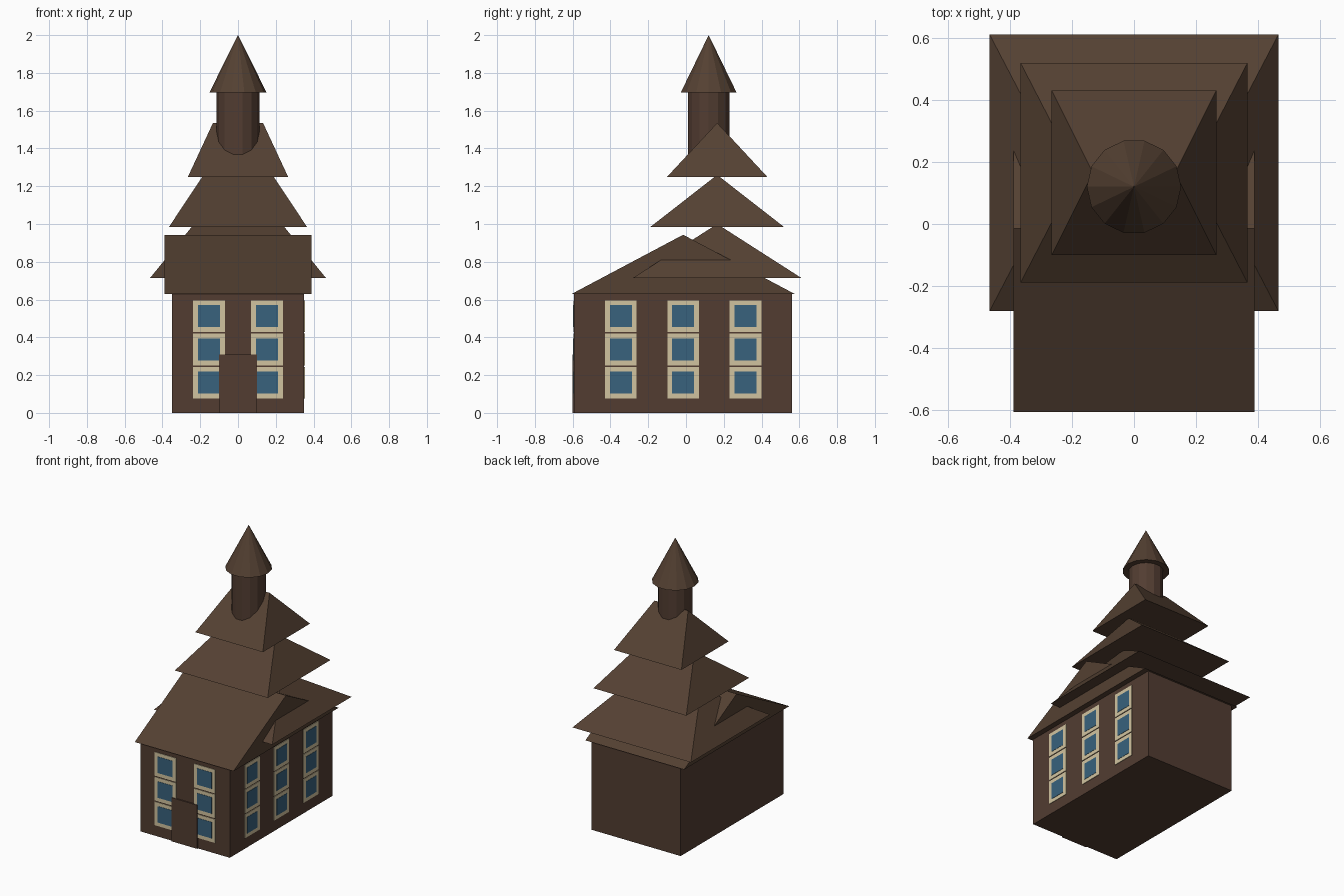
import bpy
from math import pi

cube = bpy.data.objects.get("Cube")
if cube:
    bpy.data.objects.remove(cube, do_unlink=True)


def material(name, rgb):
    m = bpy.data.materials.new(name)
    m.use_nodes = True
    m.diffuse_color = (*rgb, 1)
    m.node_tree.nodes["Principled BSDF"].inputs["Base Color"].default_value = (*rgb, 1)
    return m


WALL = material("wall brown", (0.084, 0.046, 0.031))
ROOF = material("roof brown", (0.089, 0.052, 0.032))
FRAME = material("frame cream", (0.64, 0.55, 0.35))
GLASS = material("window blue", (0.04, 0.122, 0.205))


def mesh_object(name, verts, faces, mat):
    me = bpy.data.meshes.new(name)
    me.from_pydata(verts, [], faces)
    me.materials.append(mat)
    ob = bpy.data.objects.new(name, me)
    bpy.context.collection.objects.link(ob)
    return ob


def box(name, x, y, z, mat):
    """Box from (low, high) ranges."""
    verts = [(a, b, c) for c in z for b in y for a in x]
    faces = [(0, 2, 3, 1), (4, 5, 7, 6), (0, 1, 5, 4),
             (1, 3, 7, 5), (3, 2, 6, 7), (2, 0, 4, 6)]
    return mesh_object(name, verts, faces, mat)


def ridge_roof(name, half_x, y0, y1, z0, z1, half_ridge):
    """Closed roof with its ridge along x; a shorter ridge makes it hipped."""
    yr = (y0 + y1) / 2
    verts = [(-half_x, y0, z0), (half_x, y0, z0), (half_x, y1, z0), (-half_x, y1, z0),
             (-half_ridge, yr, z1), (half_ridge, yr, z1)]
    faces = [(3, 2, 1, 0), (0, 1, 5, 4), (2, 3, 4, 5), (1, 2, 5), (3, 0, 4)]
    return mesh_object(name, verts, faces, ROOF)


# Walls and door
FRONT, SIDE = -0.592, 0.35
box("walls", (-SIDE, SIDE), (FRONT, 0.56), (0, 0.63), WALL)
box("front_door", (-0.1, 0.1), (FRONT - 0.009, FRONT), (0, 0.31), WALL)

# Windows: three rows on the front and on one side
def window(name, centre, z, on_front):
    for part, half, depth, mat in (("frame", 0.084, 0.004, FRAME), ("pane", 0.058, 0.006, GLASS)):
        span, height = (centre - half, centre + half), (z - half, z + half)
        if on_front:
            box(f"{name}_{part}", span, (FRONT - depth, FRONT), height, mat)
        else:
            box(f"{name}_{part}", (SIDE, SIDE + depth), span, height, mat)


for row in range(3):
    z = 0.16 + 0.176 * row
    for x in (-0.154, 0.154):
        window("front_window", x, z, True)
    for col in (-1, 0, 1):
        window("side_window", -0.015 + 0.33 * col, z, False)

# Gabled main roof and three stacked hipped roofs
ridge_roof("main_roof", 0.388, -0.605, 0.575, 0.63, 0.943, 0.388)
MID = 0.165
for name, hx, hy, z0, z1 in (("lower_tier_roof", 0.465, 0.445, 0.715, 1.0),
                             ("middle_tier_roof", 0.365, 0.353, 0.985, 1.26),
                             ("upper_tier_roof", 0.265, 0.265, 1.25, 1.535)):
    ridge_roof(name, hx, MID - hy, MID + hy, z0, z1, hx / 2)

# Round turret with a pointed cap
SIDES, TURRET_Y = 14, 0.12
bpy.ops.mesh.primitive_cylinder_add(vertices=SIDES, radius=0.113, depth=0.4,
                                    location=(0, TURRET_Y, 1.5), rotation=(0, 0, pi / 2))
turret = bpy.context.object
turret.name = "turret"
turret.data.materials.append(WALL)
bpy.ops.mesh.primitive_cone_add(vertices=SIDES, radius1=0.152, radius2=0, depth=0.305,
                                location=(0, TURRET_Y, 1.8475), rotation=(0, 0, pi / 2))
cap = bpy.context.object
cap.name = "turret_cap"
cap.data.materials.append(ROOF)
